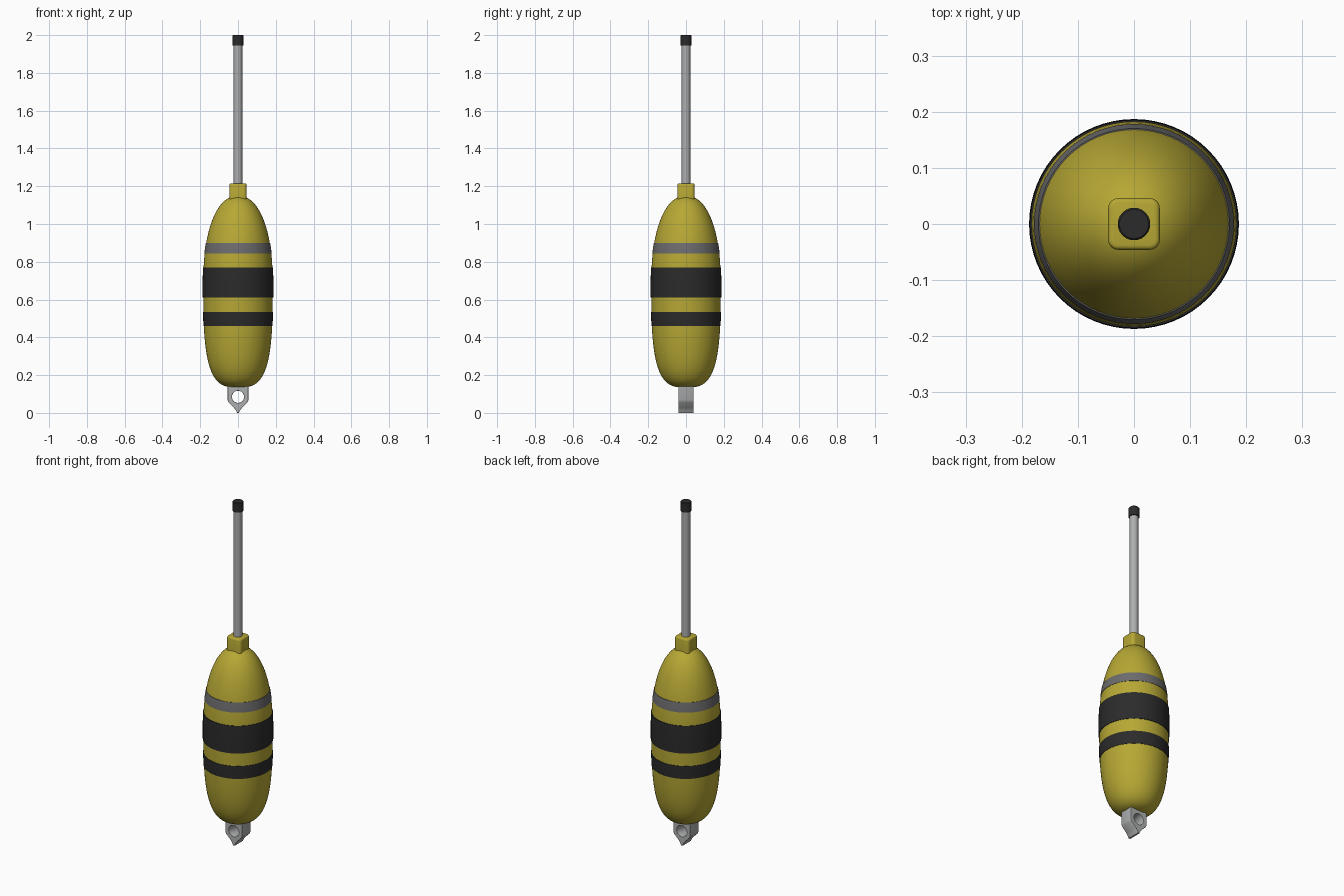
import bpy, bmesh, math
from mathutils import Vector

cube = bpy.data.objects.get("Cube")
if cube:
    bpy.data.objects.remove(cube, do_unlink=True)


def material(name, r, g, b):
    m = bpy.data.materials.new(name)
    m.use_nodes = True
    m.diffuse_color = (r, g, b, 1)
    node = next(n for n in m.node_tree.nodes if n.type == 'BSDF_PRINCIPLED')
    node.inputs["Base Color"].default_value = (r, g, b, 1)
    return m


YELLOW = material("buoy yellow", 0.47, 0.39, 0.035)
BLACK = material("black", 0.024, 0.024, 0.024)
GREY = material("band grey", 0.15, 0.15, 0.155)
METAL = material("metal", 0.42, 0.425, 0.43)


def finish(name, mesh, mat, angle=35):
    mesh.materials.clear()
    mesh.materials.append(mat)
    for p in mesh.polygons:
        p.material_index = 0
    ob = bpy.data.objects.new(name, mesh)
    bpy.context.collection.objects.link(ob)
    bpy.ops.object.select_all(action='DESELECT')
    ob.select_set(True)
    bpy.context.view_layer.objects.active = ob
    bpy.ops.object.shade_smooth_by_angle(angle=math.radians(angle))
    return ob


def from_bmesh(name, bm, mat):
    bmesh.ops.recalc_face_normals(bm, faces=bm.faces)
    mesh = bpy.data.meshes.new(name)
    bm.to_mesh(mesh)
    bm.free()
    return finish(name, mesh, mat)


def lathe(name, profile, mat, steps=64):
    """Spin a list of (radius, z) points around the z axis."""
    bm = bmesh.new()
    verts = [bm.verts.new((r, 0, z)) for r, z in profile]
    edges = [bm.edges.new(pair) for pair in zip(verts, verts[1:])]
    bmesh.ops.spin(bm, geom=verts + edges, cent=(0, 0, 0), axis=(0, 0, 1),
                   angle=math.tau, steps=steps, use_duplicate=False)
    bmesh.ops.remove_doubles(bm, verts=bm.verts, dist=0.0001)
    return from_bmesh(name, bm, mat)


# Float body: squarer curve below the middle, rounder above
RADIUS, MIDDLE = 0.184, 0.69
LOWER, UPPER = (0.555, 3.3), (0.46, 2.2)


def float_radius(z):
    height, power = UPPER if z > MIDDLE else LOWER
    return RADIUS * (1 - (abs(z - MIDDLE) / height) ** power) ** (1 / power)


profile = []
for i in range(-20, 21):
    a = math.radians(90 * i / 20)
    height, power = UPPER if i > 0 else LOWER
    r = RADIUS * max(math.cos(a), 0) ** (2 / power) if abs(i) < 20 else 0
    z = MIDDLE + math.copysign(height * abs(math.sin(a)) ** (2 / power), i)
    profile.append((r, z))
lathe("float_body", profile, YELLOW)

# Thin bands wrapped around the float
for name, low, high, lift, mat in (
        ("upper_grey_band", 0.845, 0.9, 0.002, GREY),
        ("wide_black_band", 0.61, 0.77, 0.003, BLACK),
        ("lower_black_band", 0.46, 0.535, 0.002, BLACK)):
    zs = [low + (high - low) * k / 6 for k in range(7)]
    skin = [(float_radius(z) + lift, z) for z in zs]
    inner = [(float_radius(z) - 0.005, z) for z in (low, high)]
    lathe(name, [inner[0]] + skin + [inner[1]], mat)

# Rounded square collar on top of the float
bm = bmesh.new()
bmesh.ops.create_cube(bm, size=1)
bmesh.ops.scale(bm, vec=(0.092, 0.092, 0.105), verts=bm.verts)
bmesh.ops.translate(bm, vec=(0, 0, 1.1625), verts=bm.verts)
upright = [e for e in bm.edges if abs(e.verts[0].co.z - e.verts[1].co.z) > 0.05]
bmesh.ops.bevel(bm, geom=upright, offset=0.018, segments=5, profile=0.5, affect='EDGES')
rim = [e for e in bm.edges if all(v.co.z > 1.21 for v in e.verts)]
bmesh.ops.bevel(bm, geom=rim, offset=0.008, segments=3, profile=0.5, affect='EDGES')
from_bmesh("collar", bm, YELLOW)

# Antenna rod and its end cap
lathe("antenna_rod", [(0, 1.18), (0.023, 1.18), (0.023, 1.96), (0, 1.96)], METAL, 24)
lathe("antenna_cap", [(0, 1.945), (0.029, 1.945), (0.029, 1.997), (0.026, 2.0),
                      (0, 2.0)], BLACK, 24)

# Mooring lug: outline with an eye, extruded front to back
half = [(0.055, 0.19), (0.055, 0.068), (0.05, 0.056), (0.022, 0.028),
        (0.012, 0.015), (0.005, 0.0)]
outline = half + [(-x, z) for x, z in reversed(half)]
eye = [(0.032 * math.cos(math.tau * k / 32), 0.085 + 0.032 * math.sin(math.tau * k / 32))
       for k in range(32)]
curve = bpy.data.curves.new("lug_outline", 'CURVE')
curve.dimensions = '2D'
curve.fill_mode = 'BOTH'
curve.extrude = 0.037
curve.bevel_depth = 0.003
curve.offset = -0.003
curve.bevel_resolution = 1
for points in (outline, eye):
    spline = curve.splines.new('POLY')
    spline.points.add(len(points) - 1)
    for p, (x, z) in zip(spline.points, points):
        p.co = (x, z, 0, 1)
    spline.use_cyclic_u = True
helper = bpy.data.objects.new("lug_helper", curve)
bpy.context.collection.objects.link(helper)
bpy.context.view_layer.update()
graph = bpy.context.evaluated_depsgraph_get()
lug = bpy.data.meshes.new_from_object(helper.evaluated_get(graph))
bpy.data.objects.remove(helper, do_unlink=True)
for v in lug.vertices:
    x, y, z = v.co
    v.co = Vector((x, -z, max(y, 0)))
finish("mooring_lug", lug, METAL)
